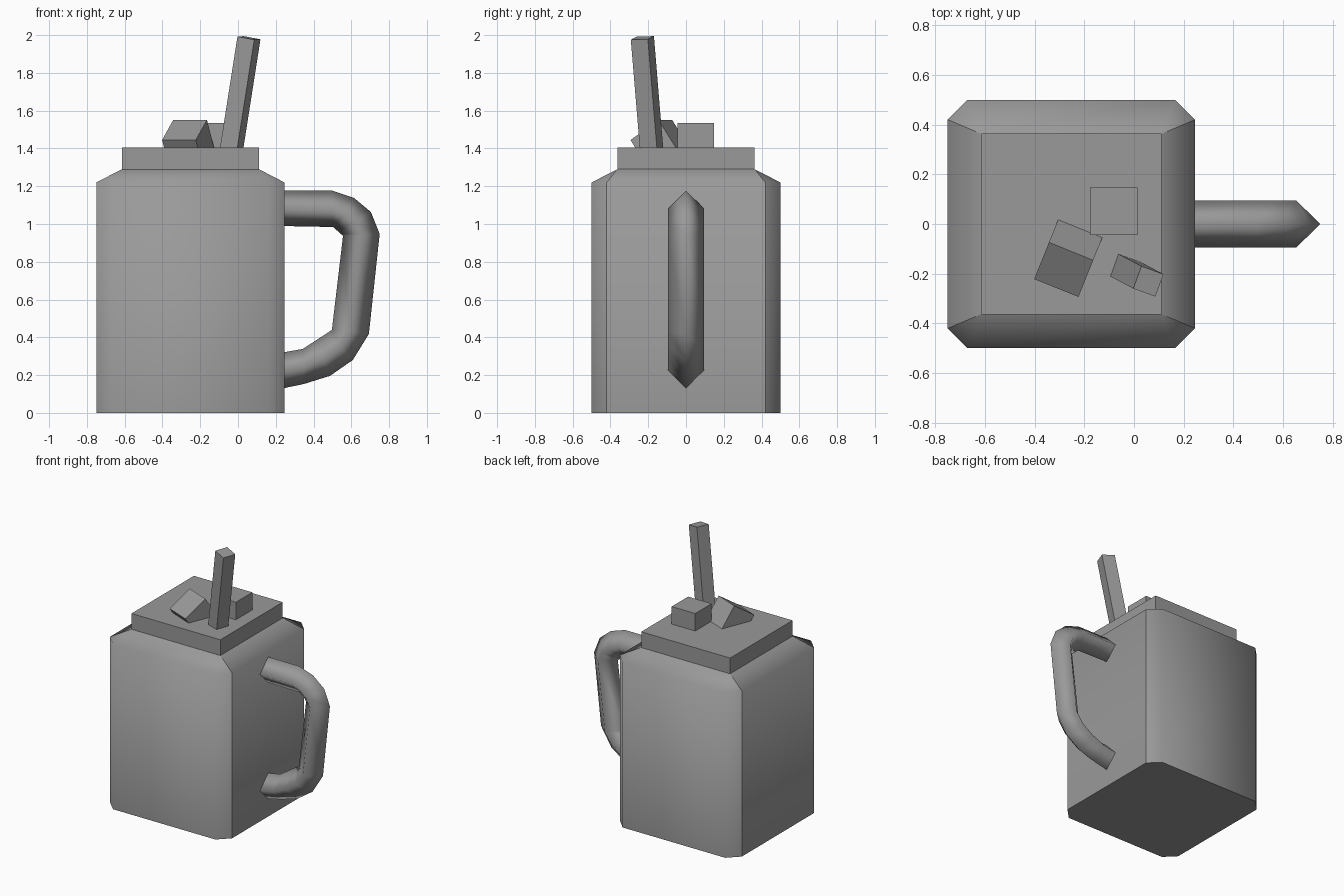
import bpy, bmesh
from math import radians
from mathutils import Matrix, Vector

if "Cube" in bpy.data.objects:
    bpy.data.objects.remove(bpy.data.objects["Cube"], do_unlink=True)

# One plain grey for everything
GREY = (0.32, 0.32, 0.32, 1)
grey = bpy.data.materials.new("plain_grey")
grey.use_nodes = True
grey.diffuse_color = GREY
grey.node_tree.nodes["Principled BSDF"].inputs["Base Color"].default_value = GREY


def finish(name, bm):
    bmesh.ops.recalc_face_normals(bm, faces=bm.faces[:])
    mesh = bpy.data.meshes.new(name)
    bm.to_mesh(mesh)
    bm.free()
    mesh.materials.append(grey)
    obj = bpy.data.objects.new(name, mesh)
    bpy.context.collection.objects.link(obj)
    return obj


def box(name, size, centre, rotation=Matrix()):
    bm = bmesh.new()
    matrix = Matrix.Translation(centre) @ rotation @ Matrix.Diagonal((*size, 1))
    bmesh.ops.create_cube(bm, size=1, matrix=matrix)
    return finish(name, bm)


# Jar body: chamfered square whose shoulder closes in to a plain rectangle
CX, HX, HY, CUT = -0.252, 0.498, 0.5, 0.08
RIM_X, RIM_Y = 0.363, 0.363
bm = bmesh.new()
corners = [(1, -1), (1, 1), (-1, 1), (-1, -1)]


def chamfered_ring(z):
    ring = []
    for sx, sy in corners:
        pair = [(CX + sx * (HX - CUT), sy * HY), (CX + sx * HX, sy * (HY - CUT))]
        if sx * sy > 0:
            pair.reverse()
        ring += [bm.verts.new((x, y, z)) for x, y in pair]
    return ring


base, shoulder = chamfered_ring(0), chamfered_ring(1.22)
rim = [bm.verts.new((CX + sx * RIM_X, sy * RIM_Y, 1.29)) for sx, sy in corners]
bm.faces.new(base)
bm.faces.new(rim)
for i in range(8):
    j = (i + 1) % 8
    bm.faces.new((base[i], base[j], shoulder[j], shoulder[i]))
for i in range(4):
    a, b, c = shoulder[2 * i], shoulder[2 * i + 1], shoulder[(2 * i + 2) % 8]
    bm.faces.new((a, b, rim[i]))
    bm.faces.new((b, c, rim[(i + 1) % 4], rim[i]))
bmesh.ops.recalc_face_normals(bm, faces=bm.faces[:])


def zone(face):
    if abs(face.normal.z) > 0.99:
        return "cap"
    return "side" if abs(face.normal.y) < 0.01 else "wrap"


# Front and back blend round the corners; the sides and caps meet them sharply
for face in bm.faces:
    face.smooth = True
for edge in bm.edges:
    edge.smooth = len({zone(f) for f in edge.link_faces}) == 1
finish("jar_body", bm)

# Lid
box("lid", (0.725, 0.727, 0.118), (CX, 0, 1.347))

# Handle: diamond section swept between an outer and an inner outline
outer = [(0.2, 1.177), (0.497, 1.177), (0.614, 1.138), (0.704, 1.063), (0.75, 0.947),
         (0.693, 0.418), (0.608, 0.28), (0.487, 0.196), (0.349, 0.153), (0.2, 0.122)]
inner = [(0.2, 0.99), (0.503, 0.984), (0.525, 0.965), (0.542, 0.95), (0.556, 0.937),
         (0.497, 0.439), (0.47, 0.421), (0.42, 0.389), (0.344, 0.339), (0.2, 0.313)]
bm = bmesh.new()
rings = []
for (ox, oz), (ix, iz) in zip(outer, inner):
    mx, mz = (ox + ix) / 2, (oz + iz) / 2
    section = [(ox, 0, oz), (mx, 0.095, mz), (ix, 0, iz), (mx, -0.095, mz)]
    rings.append([bm.verts.new(p) for p in section])
for r, s in zip(rings, rings[1:]):
    for i in range(4):
        j = (i + 1) % 4
        bm.faces.new((r[i], r[j], s[j], s[i])).smooth = True
bm.faces.new(rings[0])
bm.faces.new(rings[-1])
finish("handle", bm)

# Ice cubes poking out of the lid
ICE = (0.192, 0.192, 0.192)
tilt = Matrix.Rotation(radians(-22), 4, "Z") @ Matrix.Rotation(radians(34), 4, "X")
box("tilted_ice_cube", ICE, (-0.263, -0.134, 1.4185), tilt)
box("flat_ice_cube", ICE, (-0.082, 0.051, 1.439))

# Leaning square straw
foot, tip = Vector((-0.04, -0.179, 1.36)), Vector((0.058, -0.231, 1.985))
lean = (tip - foot).to_track_quat("Z", "Y").to_matrix().to_4x4()
lean = Vector((0, 0, 1)).rotation_difference(tip - foot).to_matrix().to_4x4()
turn = Matrix.Rotation(radians(-20), 4, "Z")
box("straw", (0.096, 0.096, (tip - foot).length), (foot + tip) / 2, lean @ turn)
